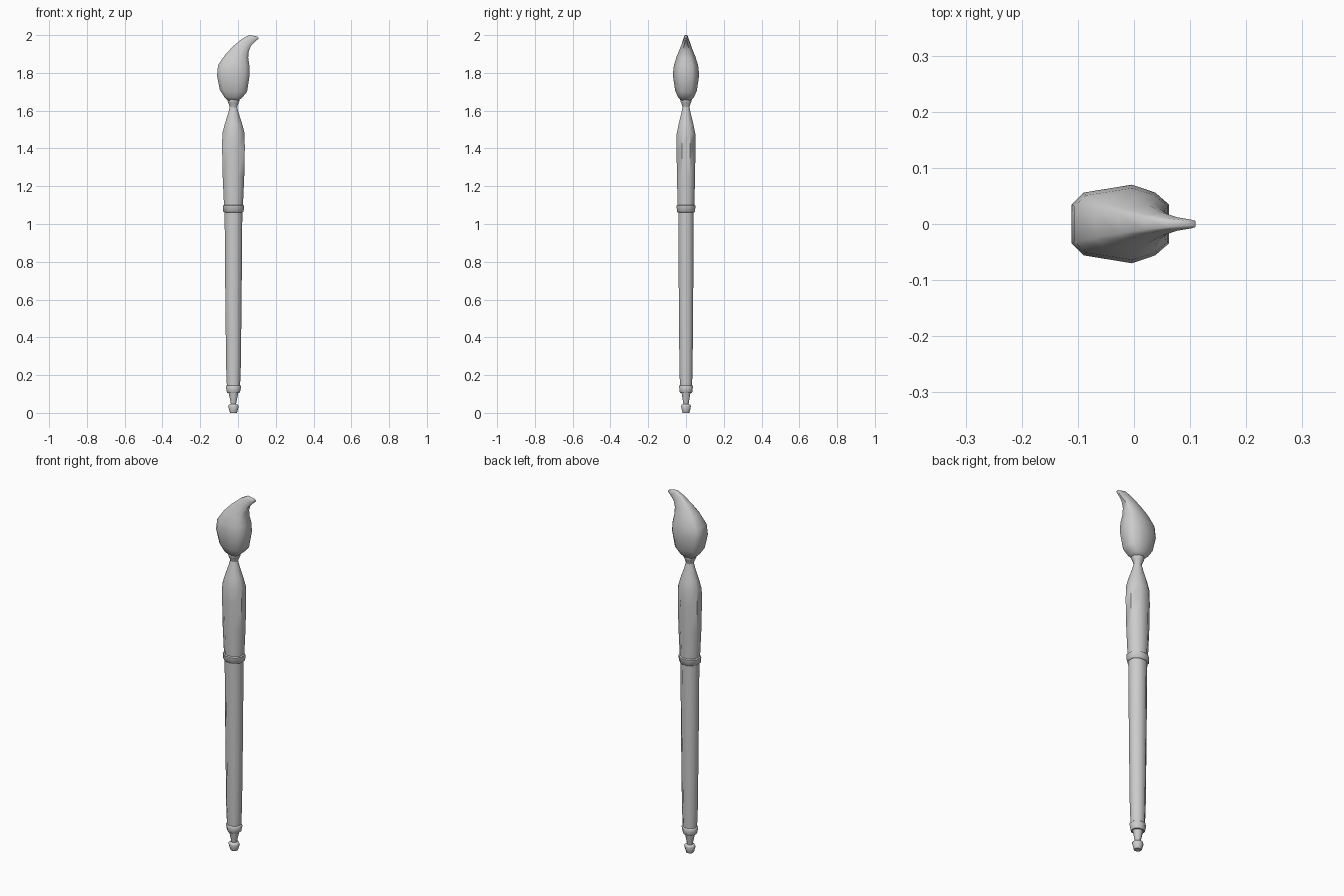
import bpy, math

CX = -0.024          # axis of the handle
SIDES = 8


def loft(name, rings, angle=35):
    """Skin a stack of equal-length point rings and cap both ends."""
    n = len(rings[0])
    verts = [p for r in rings for p in r]
    faces = [tuple(range(n))[::-1],
             tuple(range((len(rings) - 1) * n, len(rings) * n))]
    for k in range(len(rings) - 1):
        for i in range(n):
            j = (i + 1) % n
            faces.append((k * n + i, k * n + j, (k + 1) * n + j, (k + 1) * n + i))
    mesh = bpy.data.meshes.new(name)
    mesh.from_pydata(verts, [], faces)
    mesh.update()
    ob = bpy.data.objects.new(name, mesh)
    bpy.context.collection.objects.link(ob)
    bpy.ops.object.select_all(action='DESELECT')
    bpy.context.view_layer.objects.active = ob
    ob.select_set(True)
    bpy.ops.object.shade_smooth_by_angle(angle=math.radians(angle))
    return ob


def turned(name, profile):
    """Octagonal oval part from (z, half width x, half depth y) rows."""
    rings = []
    k = 1 / math.cos(math.pi / SIDES)
    for z, rx, ry in profile:
        ring = []
        for i in range(SIDES):
            a = 2 * math.pi * (i + 0.5) / SIDES
            ring.append((CX + rx * k * math.cos(a), ry * k * math.sin(a), z))
        rings.append(ring)
    return loft(name, rings, 50)


# end knob and its neck
turned("end_knob", [(0, .018, .017), (.008, .021, .02), (.035, .028, .026),
                    (.043, .024, .023), (.046, .014, .014), (.06, .016, .016),
                    (.108, .026, .024)])

# lower collar
turned("lower_collar", [(.105, .032, .03), (.11, .035, .033),
                        (.142, .041, .037), (.146, .037, .034)])

# long lower handle
turned("lower_handle", [(.14, .035, .032), (.25, .039, .035),
                        (.6, .043, .038), (1.07, .047, .041)])

# middle collar
turned("middle_collar", [(1.062, .048, .044), (1.066, .054, .048),
                         (1.097, .056, .05), (1.101, .051, .045)])

# swelling grip that narrows to the ferrule
turned("grip", [(1.095, .05, .044), (1.25, .057, .048), (1.40, .060, .050),
                (1.48, .059, .049), (1.53, .046, .039), (1.59, .027, .024),
                (1.625, .018, .017)])

# flared ferrule
turned("ferrule", [(1.615, .019, .018), (1.625, .021, .02), (1.642, .028, .026),
                   (1.652, .032, .03), (1.662, .03, .028)])

# bristles: tilted rings given as left x, left z, right x, right z, half depth
section = [(0, .5), (.125, .8), (.62, 1), (.86, .8), (1, .5)]
outline = section[::-1] + [(t, -y) for t, y in section]
bristle_rows = [(-.052, 1.653, .003, 1.653, .027), (-.072, 1.672, .025, 1.672, .042),
                (-.096, 1.71, .048, 1.70, .057), (-.111, 1.785, .062, 1.79, .070),
                (-.106, 1.84, .060, 1.84, .064), (-.069, 1.895, .054, 1.88, .050),
                (-.027, 1.94, .057, 1.915, .034), (.018, 1.978, .069, 1.943, .021),
                (.058, 2.0, .088, 1.963, .012), (.088, 1.996, .108, 1.981, .008),
                (.105, 1.991, .110, 1.984, .006)]
rings = []
for xl, zl, xr, zr, ry in bristle_rows:
    rings.append([(xl + (xr - xl) * t, y * ry, zl + (zr - zl) * t) for t, y in outline])
loft("bristles", rings, 50)
